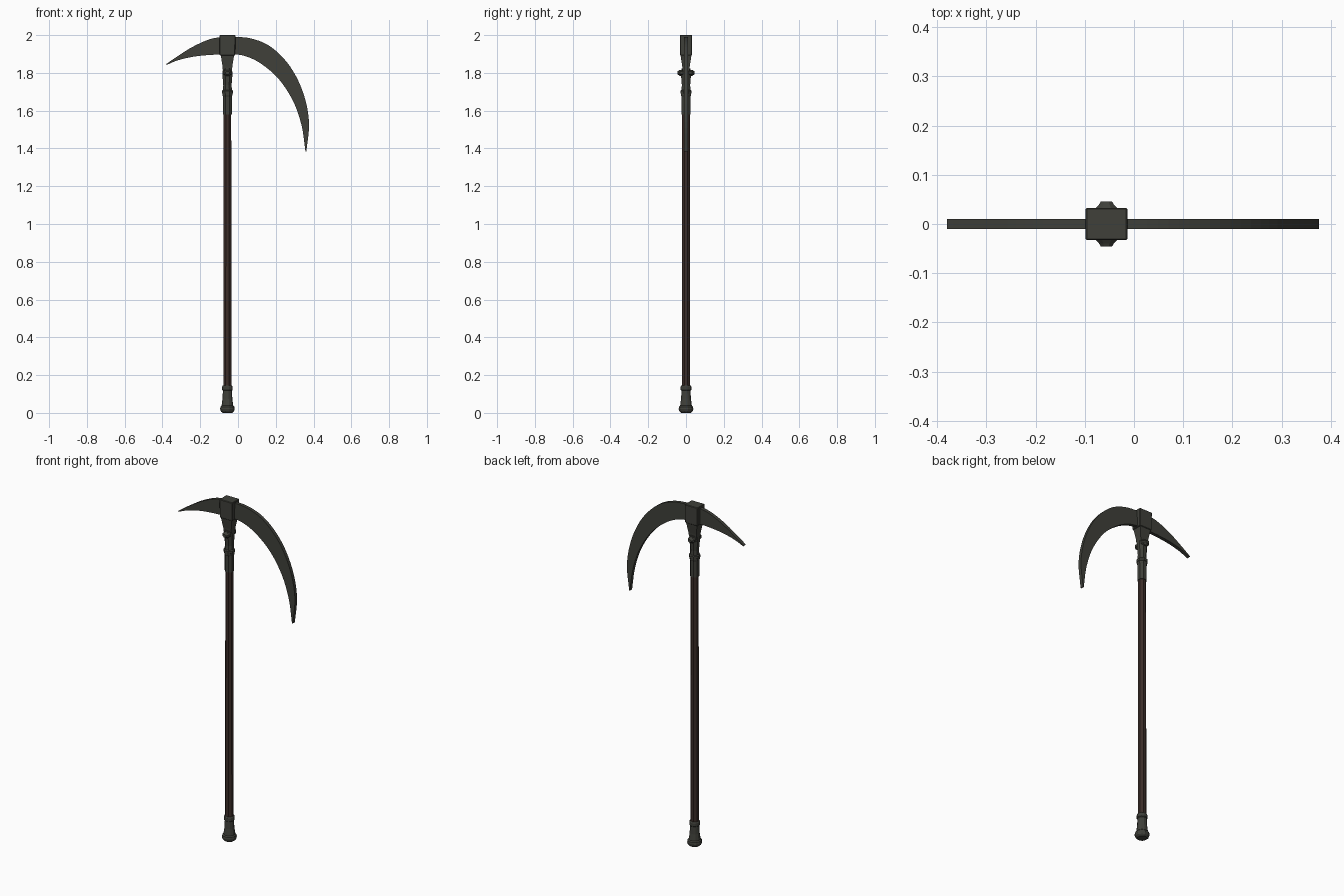
import bpy, bmesh, math
from mathutils import Vector

if "Cube" in bpy.data.objects:
    bpy.data.objects.remove(bpy.data.objects["Cube"])

CX = -0.056  # shaft axis

def material(name, col):
    m = bpy.data.materials.new(name)
    m.diffuse_color = (*col, 1)
    m.use_nodes = True
    m.node_tree.nodes["Principled BSDF"].inputs["Base Color"].default_value = m.diffuse_color
    return m

METAL = material("dark iron", (0.050, 0.051, 0.042))
WOOD = material("dark brown wood", (0.045, 0.027, 0.022))

def finish(name, bm, mat, bevel=0):
    bmesh.ops.recalc_face_normals(bm, faces=bm.faces)
    me = bpy.data.meshes.new(name)
    bm.to_mesh(me)
    bm.free()
    me.materials.append(mat)
    ob = bpy.data.objects.new(name, me)
    bpy.context.collection.objects.link(ob)
    if bevel:
        b = ob.modifiers.new("bevel", 'BEVEL')
        b.width, b.segments = bevel, 1
    return ob

def loft(name, sections, sides, mat, bevel=0):
    """Stack of flat-sided rings, each (z, half width x, half width y)."""
    bm = bmesh.new()
    k = 1 / math.cos(math.pi / sides)
    rings = []
    for z, rx, ry in sections:
        ring = []
        for i in range(sides):
            a = 2 * math.pi * (i + 0.5) / sides
            ring.append(bm.verts.new((CX + rx * k * math.cos(a), ry * k * math.sin(a), z)))
        rings.append(ring)
    for lo, hi in zip(rings, rings[1:]):
        for i in range(sides):
            j = (i + 1) % sides
            bm.faces.new((lo[i], lo[j], hi[j], hi[i]))
    bm.faces.new(rings[0])
    bm.faces.new(rings[-1])
    return finish(name, bm, mat, bevel)

def turned(profile):
    return [(z, r, r) for z, r in profile]

def smooth_path(pts, steps=5):
    """Catmull-Rom curve through the points."""
    p = [Vector(q) for q in pts]
    p = [2 * p[0] - p[1]] + p + [2 * p[-1] - p[-2]]
    out = []
    for a, b, c, d in zip(p, p[1:], p[2:], p[3:]):
        for s in range(steps):
            t = s / steps
            out.append(0.5 * (2 * b + (c - a) * t + (2 * a - 5 * b + 4 * c - d) * t * t
                              + (3 * b - a - 3 * c + d) * t ** 3))
    return out + [p[-2]]

def blade(name, outer, inner, half=0.010):
    """Flat slab between an outer and an inner curve (x, z)."""
    bm = bmesh.new()
    rows = []
    for o, i in zip(smooth_path(outer), smooth_path(inner)):
        rows.append([bm.verts.new((q.x, y, q.y)) for q, y in
                     ((o, -half), (o, half), (i, half), (i, -half))])
    for r, s in zip(rows, rows[1:]):
        for k in range(4):
            bm.faces.new((r[k], r[(k + 1) % 4], s[(k + 1) % 4], s[k]))
    bm.faces.new(rows[0])
    bm.faces.new(rows[-1])
    return finish(name, bm, METAL)

# Shaft
loft("shaft", turned([(0.10, 0.022), (0.7, 0.0215), (1.60, 0.020)]), 8, WOOD)

# Flared foot ferrule
loft("foot_ferrule", turned([(0, 0.026), (0.008, 0.035), (0.020, 0.039), (0.032, 0.037),
                             (0.038, 0.031), (0.075, 0.026), (0.118, 0.024), (0.122, 0.028),
                             (0.140, 0.028), (0.146, 0.024)]), 12, METAL)

# Upper socket with ring and swollen collar
loft("socket", turned([(1.58, 0.0235), (1.675, 0.0235), (1.680, 0.026), (1.690, 0.026),
                       (1.692, 0.029), (1.705, 0.029), (1.710, 0.024), (1.735, 0.022),
                       (1.77, 0.025), (1.80, 0.027), (1.822, 0.023)]), 8, METAL)

# Square neck and head block
loft("neck", [(1.81, 0.024, 0.018), (1.835, 0.026, 0.020), (1.88, 0.033, 0.027),
              (1.895, 0.036, 0.029)], 4, METAL)
loft("head_block", [(1.892, 0.041, 0.032), (2.0, 0.0425, 0.033)], 4, METAL, 0.003)

# Bolt through the collar, a tapered stud on each side
for side, name in ((-1, "front_stud"), (1, "back_stud")):
    bm = bmesh.new()
    rings = []
    for y, r in ((0.0, 0.024), (0.033, 0.023), (0.040, 0.016), (0.046, 0.012)):
        rings.append([bm.verts.new((CX + r * math.cos(math.pi * (i + .5) / 4), side * y,
                                    1.80 + 0.75 * r * math.sin(math.pi * (i + .5) / 4)))
                      for i in range(8)])
    for a, b in zip(rings, rings[1:]):
        for i in range(8):
            bm.faces.new((a[i], a[(i + 1) % 8], b[(i + 1) % 8], b[i]))
    bm.faces.new(rings[0])
    bm.faces.new(rings[-1])
    finish(name, bm, METAL)

# Long curved blade and short back spike
blade("long_blade",
      [(-0.04, 1.992), (0.07, 1.982), (0.175, 1.937), (0.275, 1.835), (0.345, 1.695),
       (0.376, 1.54), (0.362, 1.385)],
      [(-0.04, 1.900), (0.035, 1.890), (0.12, 1.850), (0.215, 1.768), (0.292, 1.650),
       (0.337, 1.52), (0.357, 1.385)])
blade("back_spike",
      [(-0.07, 1.992), (-0.15, 1.978), (-0.24, 1.938), (-0.32, 1.888), (-0.38, 1.847)],
      [(-0.07, 1.897), (-0.15, 1.895), (-0.24, 1.885), (-0.32, 1.866), (-0.378, 1.842)])
